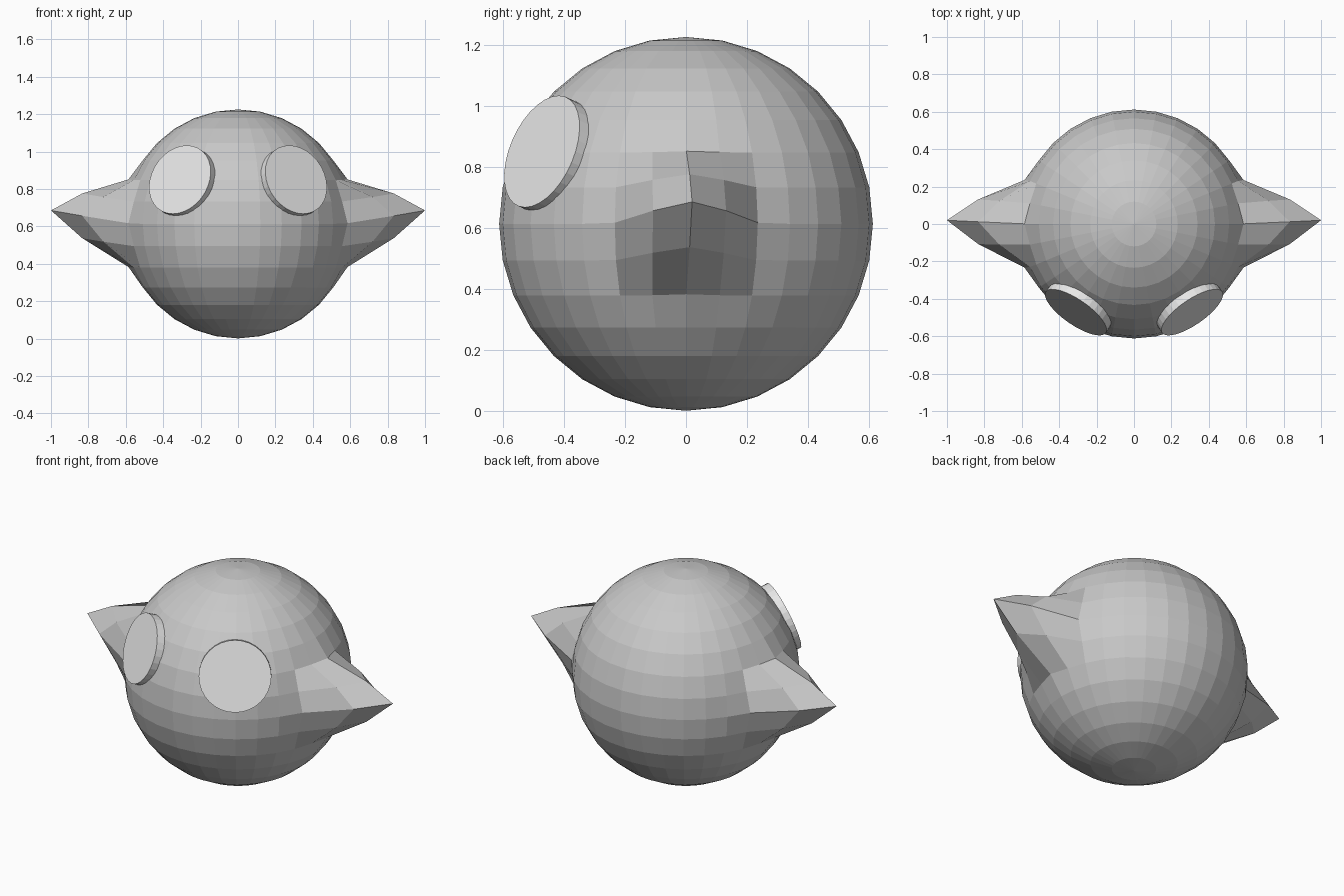
import bpy, bmesh
from mathutils import Vector, Matrix

if "Cube" in bpy.data.objects:
    bpy.data.objects.remove(bpy.data.objects["Cube"])

R, CZ = 0.612, 0.613          # body radius and centre height
FALLOFF = 0.277               # reach of the pull that shapes each side spike


def material(name, rgb):
    m = bpy.data.materials.new(name)
    m.diffuse_color = (*rgb, 1.0)
    m.use_nodes = True
    m.node_tree.nodes["Principled BSDF"].inputs["Base Color"].default_value = m.diffuse_color
    return m


def add_object(name, bm, mat):
    bmesh.ops.recalc_face_normals(bm, faces=bm.faces)
    me = bpy.data.meshes.new(name)
    bm.to_mesh(me)
    bm.free()
    me.materials.append(mat)
    ob = bpy.data.objects.new(name, me)
    bpy.context.collection.objects.link(ob)
    return ob


body_grey = material("body grey", (0.58, 0.58, 0.58))
eye_white = material("eye white", (0.8, 0.8, 0.8))

# Round body, with the side points pulled out into faceted spikes
bm = bmesh.new()
bmesh.ops.create_uvsphere(bm, u_segments=32, v_segments=16, radius=R)
start = {v: v.co.copy() for v in bm.verts}
for side in (-1, 1):
    centre = Vector((side * R, 0, 0))
    pull = Vector((side * (1 - R), 0.02, 0.072))
    for v, co in start.items():
        f = max(0.0, 1 - (co - centre).length / FALLOFF)
        v.co += pull * (3 * f * f - 2 * f ** 3)      # smooth falloff
bmesh.ops.translate(bm, verts=bm.verts, vec=(0, 0, CZ))
add_object("body", bm, body_grey)

# Flat disc eyes, mirrored left and right
DEPTH = 0.08
for side, name in ((-1, "left_eye"), (1, "right_eye")):
    normal = Vector((side * 0.533, -0.775, 0.345)).normalized()
    face = Vector((side * 0.311, -0.472, CZ + 0.237))
    turn = normal.to_track_quat('Z', 'Y').to_matrix().to_4x4()
    bm = bmesh.new()
    bmesh.ops.create_cone(bm, cap_ends=True, segments=32, radius1=0.195,
                          radius2=0.195, depth=DEPTH,
                          matrix=Matrix.Translation(face - normal * DEPTH / 2) @ turn)
    add_object(name, bm, eye_white)
